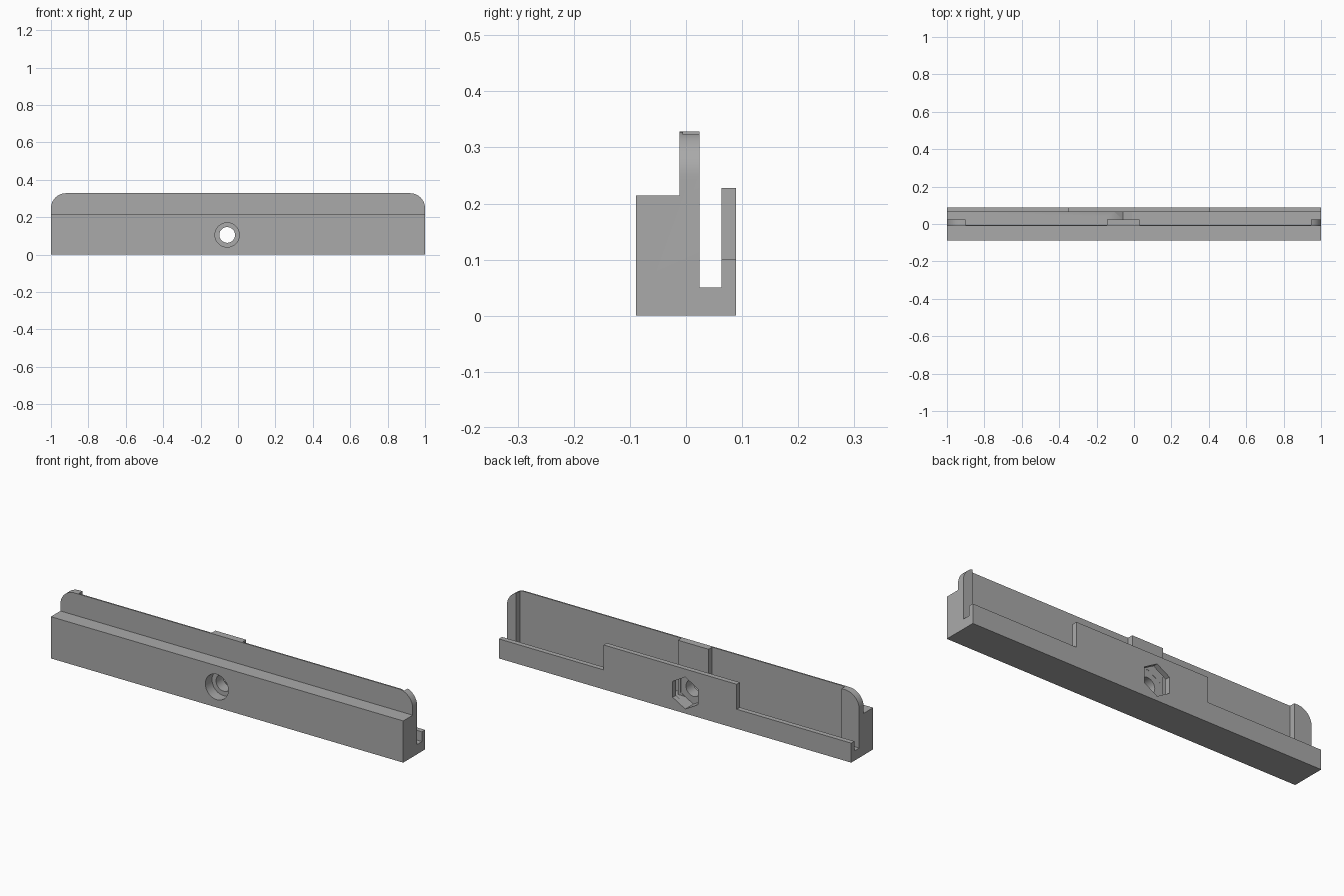
import bpy, bmesh
from math import sin, cos, pi, radians
from mathutils import Vector

cube = bpy.data.objects.get("Cube")
if cube:
    bpy.data.objects.remove(cube, do_unlink=True)

grey = bpy.data.materials.new("mid_grey")
grey.use_nodes = True
GREY = (0.40, 0.40, 0.40, 1)
grey.diffuse_color = GREY
grey.node_tree.nodes["Principled BSDF"].inputs["Base Color"].default_value = GREY


def prism(name, points, axis, lo, hi):
    """Extrude a 2D outline along x (points are y, z) or along y (points are x, z)."""
    bm = bmesh.new()
    place = (lambda p: (lo, p[0], p[1])) if axis == "x" else (lambda p: (p[0], lo, p[1]))
    face = bm.faces.new([bm.verts.new(place(p)) for p in points])
    moved = bmesh.ops.extrude_face_region(bm, geom=[face])["geom"]
    step = Vector((hi - lo, 0, 0)) if axis == "x" else Vector((0, hi - lo, 0))
    bmesh.ops.translate(bm, vec=step, verts=[v for v in moved if isinstance(v, bmesh.types.BMVert)])
    bmesh.ops.recalc_face_normals(bm, faces=bm.faces)
    mesh = bpy.data.meshes.new(name)
    bm.to_mesh(mesh)
    bm.free()
    mesh.materials.append(grey)
    obj = bpy.data.objects.new(name, mesh)
    bpy.context.collection.objects.link(obj)
    return obj


def box(name, x0, x1, y0, y1, z0, z1):
    return prism(name, [(x0, z0), (x1, z0), (x1, z1), (x0, z1)], "y", y0, y1)


def round_cut(name, radius, sides, y0, y1):
    """Prism centred on the bolt hole, one corner pointing up."""
    pts = [(HOLE_X + radius * sin(2 * pi * i / sides), HOLE_Z + radius * cos(2 * pi * i / sides))
           for i in range(sides)]
    return prism(name, pts, "y", y0, y1)


HOLE_X, HOLE_Z = -0.058, 0.105
TOP, CORNER = 0.328, 0.08
SLOT_Z, FACE_Y, SKIN_Y = 0.05, 0.024, -0.005

# Bar with a front ledge, an upright and a slot in front of the back lip
bar = prism("clamp_bar", [
    (-0.089, 0), (0.089, 0), (0.089, 0.228), (0.063, 0.228), (0.063, SLOT_Z), (FACE_Y, SLOT_Z),
    (FACE_Y, TOP), (-0.012, TOP), (-0.012, 0.214), (-0.089, 0.214)], "x", -1, 1)

cutters = [
    # Lowered ends of the back lip
    box("lip_cut_right", -1.1, -0.35, 0.05, 0.12, 0.1, 0.3),
    box("lip_cut_left", 0.405, 1.1, 0.05, 0.12, 0.1, 0.3),
    # Recesses that leave two end ribs and a middle rib on the upright
    box("recess_right", -0.9, -0.145, SKIN_Y, 0.04, SLOT_Z, 0.4),
    box("recess_left", 0.03, 0.947, SKIN_Y, 0.04, SLOT_Z, 0.4),
    # Bolt hole, counterbore and nut opening
    round_cut("bolt_hole", 0.042, 40, -0.2, 0.06),
    round_cut("counterbore", 0.065, 48, -0.2, -0.035),
    round_cut("nut_opening", 0.082, 6, FACE_Y - 0.001, 0.2),
]

# Rounded top corners of the upright
for side in (-1, 1):
    arc = [(side * (1 - CORNER + CORNER * cos(a)), TOP - CORNER + CORNER * sin(a))
           for a in (pi / 2 * i / 12 for i in range(13))]
    outer = [(side * (1 - CORNER), 0.4), (side * 1.1, 0.4), (side * 1.1, TOP - CORNER)]
    cutters.append(prism("corner_cut", arc + outer, "y", -0.05, 0.05))

for cutter in cutters:
    cutter.hide_render = True
    mod = bar.modifiers.new(cutter.name, "BOOLEAN")
    mod.object = cutter
    mod.solver = "EXACT"

# Bake the cuts and drop the cutters
bpy.context.view_layer.update()
baked = bpy.data.meshes.new_from_object(bar.evaluated_get(bpy.context.evaluated_depsgraph_get()))
bar.modifiers.clear()
bar.data = baked
for cutter in cutters:
    bpy.data.objects.remove(cutter, do_unlink=True)

bpy.ops.object.select_all(action="DESELECT")
bar.select_set(True)
bpy.context.view_layer.objects.active = bar
bpy.ops.object.shade_smooth_by_angle(angle=radians(30))
